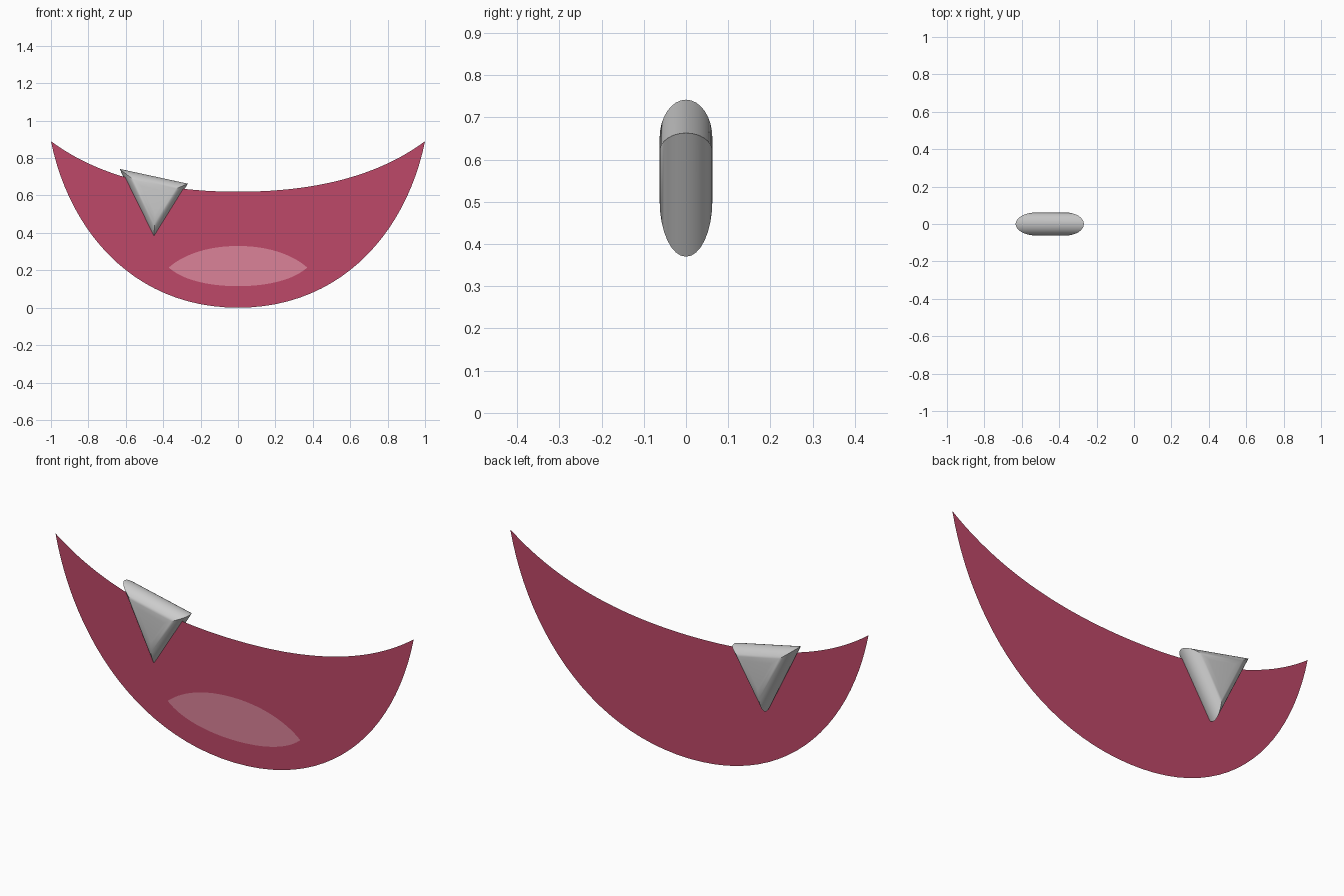
import bpy, bmesh, math
from mathutils import Vector
from mathutils.geometry import interpolate_bezier

if "Cube" in bpy.data.objects:
    bpy.data.objects.remove(bpy.data.objects["Cube"])


def material(name, color):
    m = bpy.data.materials.new(name)
    m.diffuse_color = (*color, 1)
    m.use_nodes = True
    m.node_tree.nodes["Principled BSDF"].inputs["Base Color"].default_value = m.diffuse_color
    return m


def finish(name, bm, mat=None):
    me = bpy.data.meshes.new(name)
    bm.to_mesh(me)
    bm.free()
    ob = bpy.data.objects.new(name, me)
    bpy.context.collection.objects.link(ob)
    if mat:
        me.materials.append(mat)
    return ob


def half_arc(pts, n=24):
    """Bezier from the centre line to the right-hand corner."""
    return interpolate_bezier(*[Vector((x, 0, z)) for x, z in pts], n)


def lens(name, top, bottom, y, mat):
    """Flat sheet between two arcs, mirrored across x = 0."""
    bm = bmesh.new()
    rows = []
    for arc in (half_arc(bottom), half_arc(top)):
        full = [Vector((-p.x, 0, p.z)) for p in reversed(arc[1:])] + list(arc)
        rows.append([bm.verts.new((p.x, y, p.z)) for p in full])
    lo, hi = rows
    for i in range(len(lo) - 1):
        bm.faces.new((lo[i], lo[i + 1], hi[i + 1], hi[i]))
    bmesh.ops.remove_doubles(bm, verts=bm.verts, dist=1e-5)
    return finish(name, bm, mat)


# Mouth sheet
lens("mouth",
     [(0, .62), (.45, .62), (.77, .72), (1, .89)],
     [(0, 0), (.55, 0), (.9, .4), (1, .89)],
     -.027, material("mouth_red", (.515, .065, .138)))

# Tongue just in front of the mouth
lens("tongue",
     [(0, .33), (.16, .33), (.29, .285), (.37, .215)],
     [(0, .115), (.16, .115), (.30, .15), (.37, .215)],
     -.032, material("tongue_pink", (.708, .223, .314)))

# Tooth: triangle with a half-round rim, inset towards its incentre
corners = [Vector(c) for c in ((-.633, .742), (-.45, .37), (-.268, .663))]
sides = [(corners[(i + 1) % 3] - corners[(i + 2) % 3]).length for i in range(3)]
centre = sum((c * s for c, s in zip(corners, sides)), Vector((0, 0))) / sum(sides)
bm = bmesh.new()
rings = []
steps = 16
for k in range(steps + 1):
    a = -math.pi / 2 + math.pi * k / steps
    scale = .4 + .6 * math.cos(a)
    ring = []
    for c in corners:
        p = centre + (c - centre) * scale
        ring.append(bm.verts.new((p.x, .0625 * math.sin(a), p.y)))
    rings.append(ring)
for r0, r1 in zip(rings, rings[1:]):
    for i in range(3):
        j = (i + 1) % 3
        bm.faces.new((r0[i], r0[j], r1[j], r1[i]))
bm.faces.new(rings[0])
bm.faces.new(rings[-1])
bmesh.ops.recalc_face_normals(bm, faces=bm.faces)
tooth = finish("tooth", bm)
bpy.context.view_layer.objects.active = tooth
tooth.select_set(True)
bpy.ops.object.shade_smooth_by_angle(angle=math.radians(40))
